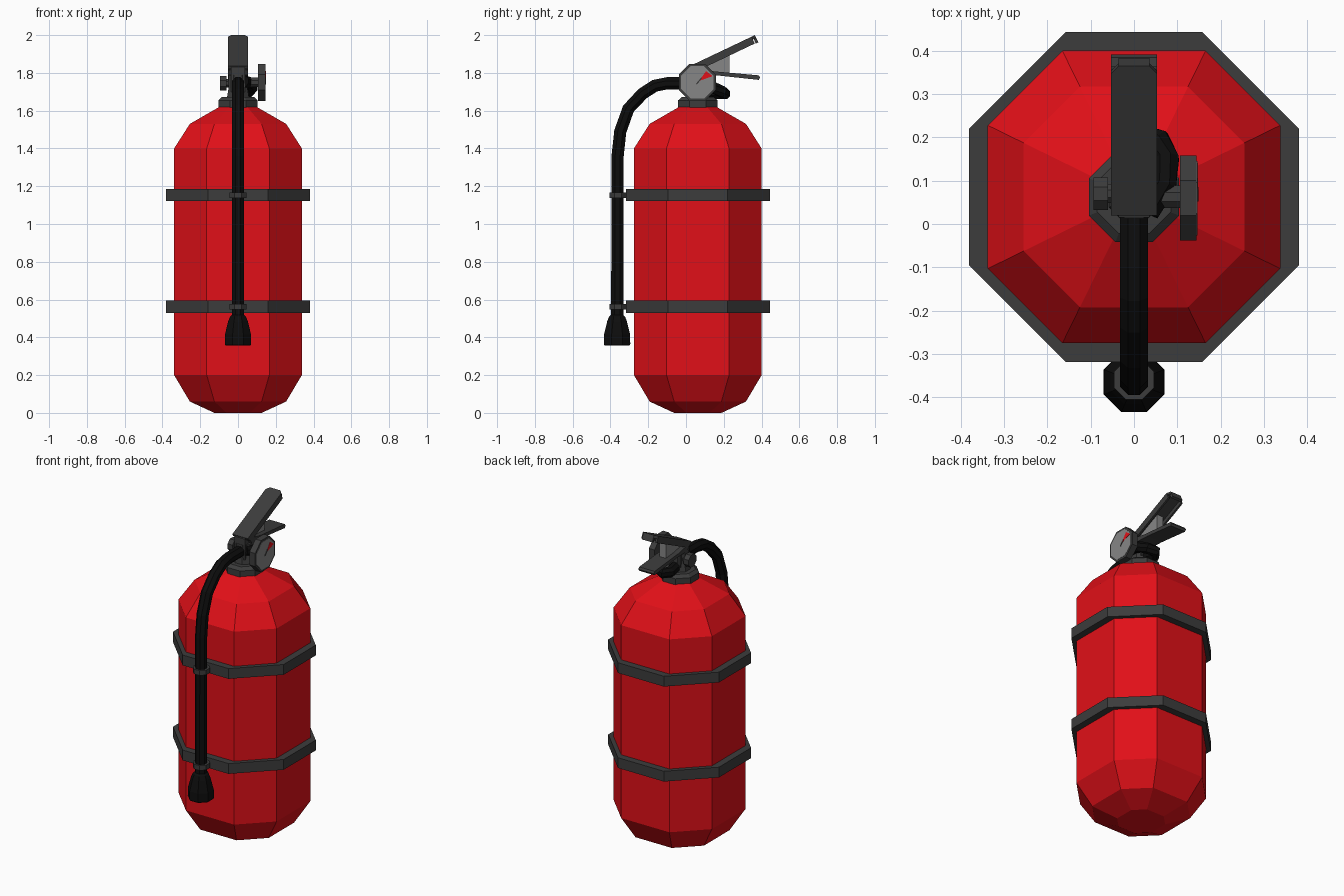
import bpy, bmesh, math
from mathutils import Vector, Matrix

if "Cube" in bpy.data.objects:
    bpy.data.objects.remove(bpy.data.objects["Cube"])

CY = 0.0625                      # y of the tank axis
T8 = math.tan(math.pi / 8)


def material(name, rgb):
    m = bpy.data.materials.new(name)
    m.diffuse_color = (*rgb, 1)
    m.use_nodes = True
    m.node_tree.nodes["Principled BSDF"].inputs["Base Color"].default_value = m.diffuse_color
    return m


RED = material("red_paint", (0.75, 0.005, 0.009))
DARK = material("dark_metal", (0.045, 0.045, 0.045))
BLACK = material("black_rubber", (0.004, 0.004, 0.004))
LIGHT = material("light_grey", (0.24, 0.24, 0.24))


def finish(name, bm, mat):
    bmesh.ops.recalc_face_normals(bm, faces=bm.faces)
    me = bpy.data.meshes.new(name)
    bm.to_mesh(me)
    bm.free()
    me.materials.append(mat)
    ob = bpy.data.objects.new(name, me)
    bpy.context.collection.objects.link(ob)
    return ob


def loft(name, rings, mat):
    """Skin closed rings of points and cap both ends."""
    bm = bmesh.new()
    vs = [[bm.verts.new(p) for p in r] for r in rings]
    n = len(vs[0])
    for a, b in zip(vs, vs[1:]):
        for i in range(n):
            j = (i + 1) % n
            bm.faces.new((a[i], a[j], b[j], b[i]))
    bm.faces.new(vs[0])
    bm.faces.new(vs[-1])
    return finish(name, bm, mat)


def octagon(h, z, cy=CY, k=T8):
    """Flat-fronted octagon: h = half width, k = half side / half width."""
    s = h * k
    pts = [(s, -h), (h, -s), (h, s), (s, h), (-s, h), (-h, s), (-h, -s), (-s, -h)]
    return [(x, y + cy, z) for x, y in pts]


def stack(name, profile, mat, cy=CY, k=T8):
    return loft(name, [octagon(h, z, cy, k) for h, z in profile], mat)


def side_prism(name, pts, x0, x1, mat):
    """Extrude a y-z outline along x."""
    return loft(name, [[(x, y, z) for y, z in pts] for x in (x0, x1)], mat)


def x_disc(name, profile, y, z, mat):
    """Octagonal lathe about the x axis; profile of (radius, x)."""
    return loft(name, [[(x, y + p[0], z + p[1]) for p in octagon(r, 0, 0)]
                       for r, x in profile], mat)


def tube(name, path, r, mat, n=8):
    P = [Vector(p) for p in path]
    rings = []
    for i, p in enumerate(P):
        t = (P[min(i + 1, len(P) - 1)] - P[max(i - 1, 0)]).normalized()
        ref = Vector((1, 0, 0)) if abs(t.x) < 0.01 else Vector((0, 0, 1))
        u = (ref - t * ref.dot(t)).normalized()
        v = t.cross(u)
        rings.append([p + r * (u * math.cos(a) + v * math.sin(a))
                      for a in [(k + 0.5) * math.tau / n for k in range(n)]])
    return loft(name, rings, mat)


# Tank and neck collar
stack("tank", [(0.125, 0), (0.255, 0.06), (0.338, 0.2), (0.338, 1.4),
               (0.255, 1.53), (0.09, 1.625)], RED, k=0.49)
stack("neck_collar", [(0.104, 1.59), (0.104, 1.655), (0.085, 1.672)], DARK)

# Straps, with a clip on each holding the hose
for label, z in (("lower", 0.562), ("upper", 1.153)):
    stack(label + "_strap", [(0.381, z - 0.032), (0.381, z + 0.032)], DARK)
    stack(label + "_hose_clip", [(0.046, z - 0.015), (0.046, z + 0.015)], DARK, -0.36)

# Valve block
stack("valve_stem", [(0.06, 1.66), (0.05, 1.72), (0.05, 1.79)], DARK)
side_prism("valve_head", [(0.015, 1.70), (0.11, 1.70), (0.11, 1.81), (0.04, 1.84),
                          (0.015, 1.83)], -0.036, 0.036, DARK)
x_disc("valve_knob", [(0.038, -0.094), (0.038, -0.06), (0.022, -0.06), (0.022, 0)],
       0.07, 1.745, DARK)

# Pressure gauge with dial and red sector
x_disc("gauge_stem", [(0.026, 0), (0.026, 0.11)], CY, 1.75, DARK)
x_disc("gauge_case", [(0.098, 0.106), (0.098, 0.145)], 0.06, 1.75, DARK)
x_disc("gauge_dial", [(0.086, 0.14), (0.086, 0.1465)], 0.06, 1.75, LIGHT)
side_prism("gauge_sector", [(0.069, 1.757), (0.141, 1.783), (0.106, 1.809)],
           0.145, 0.148, RED)
side_prism("gauge_needle", [(0.052, 1.742), (0.058, 1.738), (0.085, 1.772),
                            (0.08, 1.775)], 0.145, 0.149, DARK)

# Squeeze lever: tilted top plate with chamfered tip and two side flanges
a, b = Vector((0, 0.02, 1.836)), Vector((0, 0.365, 2.0))
d = (b - a).normalized()
down = Vector((0, d.z, -d.y))
L = (b - a).length
outline = [(-0.053, 0), (0.053, 0), (0.053, L - 0.02), (0.036, L), (-0.036, L),
           (-0.053, L - 0.02)]
loft("top_lever", [[a + d * s + down * h + Vector((x, 0, 0)) for x, s in outline]
                   for h in (0, 0.016)], DARK)
for side in (-1, 1):
    flange = [a + d * s + down * h for s, h in ((0, 0.01), (L - 0.02, 0.01),
                                                (L - 0.02, 0.04), (0.02, 0.04))]
    side_prism("top_lever_flange", [(p.y, p.z) for p in flange],
               side * 0.053, side * 0.041, DARK)
lip = [a + d * s + down * h for s, h in ((L - 0.015, 0.01), (L, 0), (L, 0.042),
                                         (L - 0.015, 0.042))]
side_prism("top_lever_lip", [(p.y, p.z) for p in lip], -0.036, 0.036, DARK)

# Lower carry handle and the light web between the two levers
side_prism("carry_handle", [(0.04, 1.83), (0.15, 1.808), (0.385, 1.787), (0.392, 1.775),
                            (0.385, 1.763), (0.18, 1.785), (0.06, 1.79)],
           -0.053, 0.053, DARK)
side_prism("lever_web", [(0.05, 1.80), (0.23, 1.79), (0.23, 1.915), (0.05, 1.83)],
           -0.022, 0.022, LIGHT)

# Hose, rear loop and nozzle
tube("hose", [(0, 0.03, 1.745), (0, -0.10, 1.745), (0, -0.165, 1.732), (0, -0.23, 1.69),
              (0, -0.305, 1.61), (0, -0.348, 1.49), (0, -0.362, 1.36),
              (0, -0.364, 0.49)], 0.035, BLACK)
tube("hose_loop", [(0.03, 0.03, 1.755), (0.068, 0.09, 1.745), (0.074, 0.15, 1.72),
                   (0.055, 0.19, 1.70), (0.015, 0.205, 1.69), (-0.01, 0.17, 1.69),
                   (0, 0.09, 1.70)], 0.032, BLACK)
stack("nozzle", [(0.066, 0.357), (0.07, 0.365), (0.069, 0.415), (0.052, 0.485),
                 (0.042, 0.51), (0.03, 0.52)], BLACK, -0.365)
